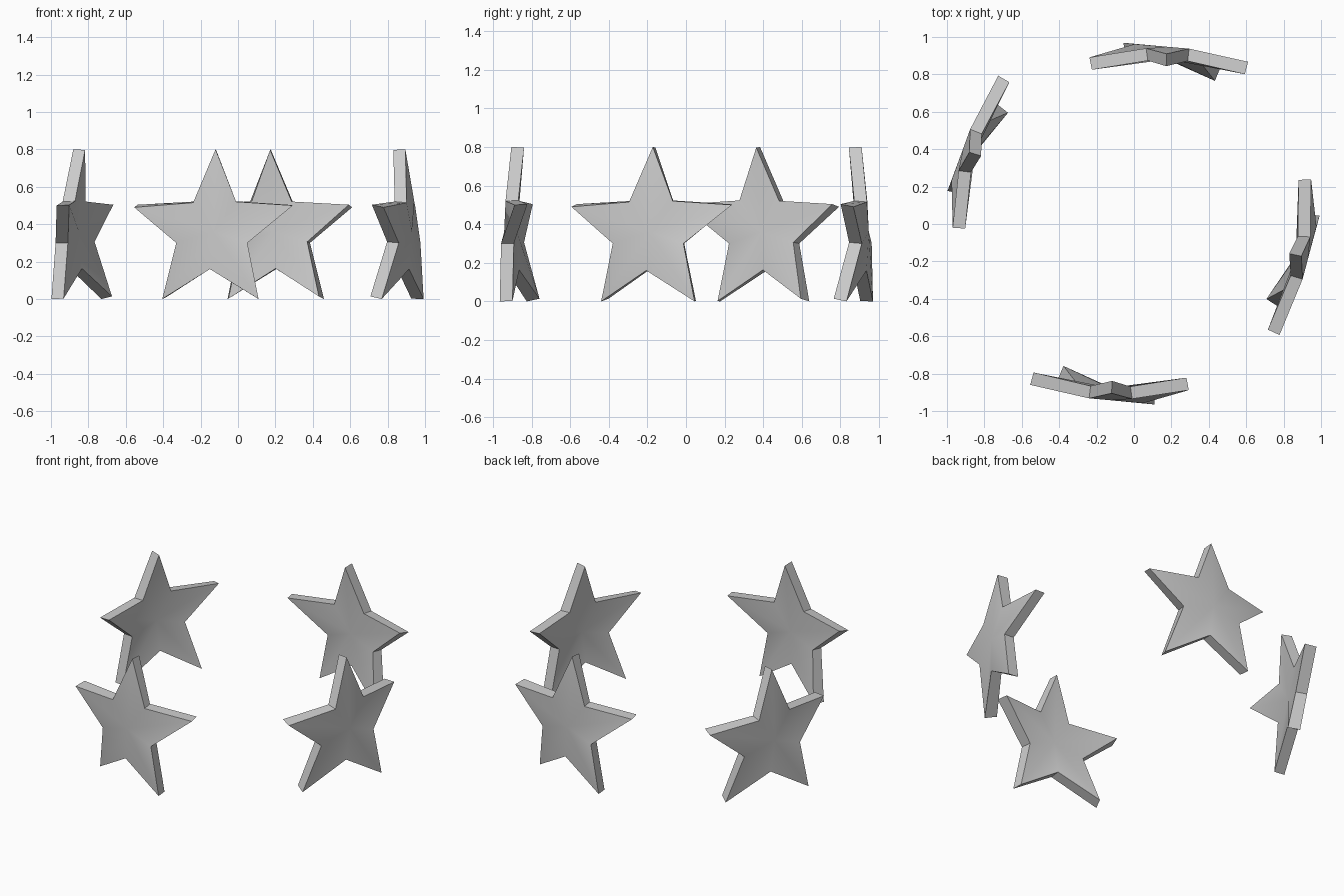
import bpy, bmesh
from math import radians
from mathutils import Matrix, Vector

if "Cube" in bpy.data.objects:
    bpy.data.objects.remove(bpy.data.objects["Cube"])

# Curved star outline: front x, y, z, then back-side shift in x and z
OUTLINE = [
    (-0.12, -0.905, 0.80, 0.003, -0.003),   # top point
    (-0.24, -0.932, 0.515, 0.008, 0.006),
    (-0.555, -0.86, 0.49, 0.018, 0.014),    # left point
    (-0.33, -0.905, 0.30, 0.015, 0.006),
    (-0.405, -0.825, 0.0, 0.028, 0.014),    # left foot
    (-0.15, -0.930, 0.16, 0.004, 0.003),
    (0.11, -0.965, 0.0, -0.004, 0.002),     # right foot
    (0.05, -0.958, 0.30, -0.007, 0.0),
    (0.293, -0.888, 0.50, -0.013, 0.003),   # right point
    (-0.01, -0.935, 0.52, -0.009, 0.003),
]
CENTRE = (-0.13, -0.942, 0.36)
THICK = 0.066
PIVOT = Vector((-0.13, -0.845, 0))


def make_star(name, x, y, yaw):
    bm = bmesh.new()
    front = [bm.verts.new(p[:3]) for p in OUTLINE]
    back = [bm.verts.new((p[0] + p[3], p[1] + THICK, p[2] + p[4])) for p in OUTLINE]
    cf = bm.verts.new(CENTRE)
    cb = bm.verts.new((CENTRE[0], CENTRE[1] + THICK, CENTRE[2]))
    n = len(OUTLINE)
    for i in range(n):
        j = (i + 1) % n
        bm.faces.new((cf, front[i], front[j]))
        bm.faces.new((cb, back[j], back[i]))
        bm.faces.new((front[i], back[i], back[j], front[j]))
    bmesh.ops.recalc_face_normals(bm, faces=bm.faces)
    # Turn the star into its place on the ring
    bm.transform(Matrix.Translation((x, y, 0)) @ Matrix.Rotation(radians(yaw), 4, 'Z')
                 @ Matrix.Translation(-PIVOT))
    mesh = bpy.data.meshes.new(name)
    bm.to_mesh(mesh)
    bm.free()
    obj = bpy.data.objects.new(name, mesh)
    bpy.context.collection.objects.link(obj)
    bpy.ops.object.select_all(action='DESELECT')
    obj.select_set(True)
    bpy.context.view_layer.objects.active = obj
    bpy.ops.object.shade_smooth_by_angle(angle=radians(35))


# Four stars standing around a loose ring
for args in (("front_star", -0.13, -0.845, 0),
             ("right_star", 0.834, -0.172, 80.4),
             ("back_star", 0.185, 0.85, 180.3),
             ("left_star", -0.82, 0.378, 255.2)):
    make_star(*args)
